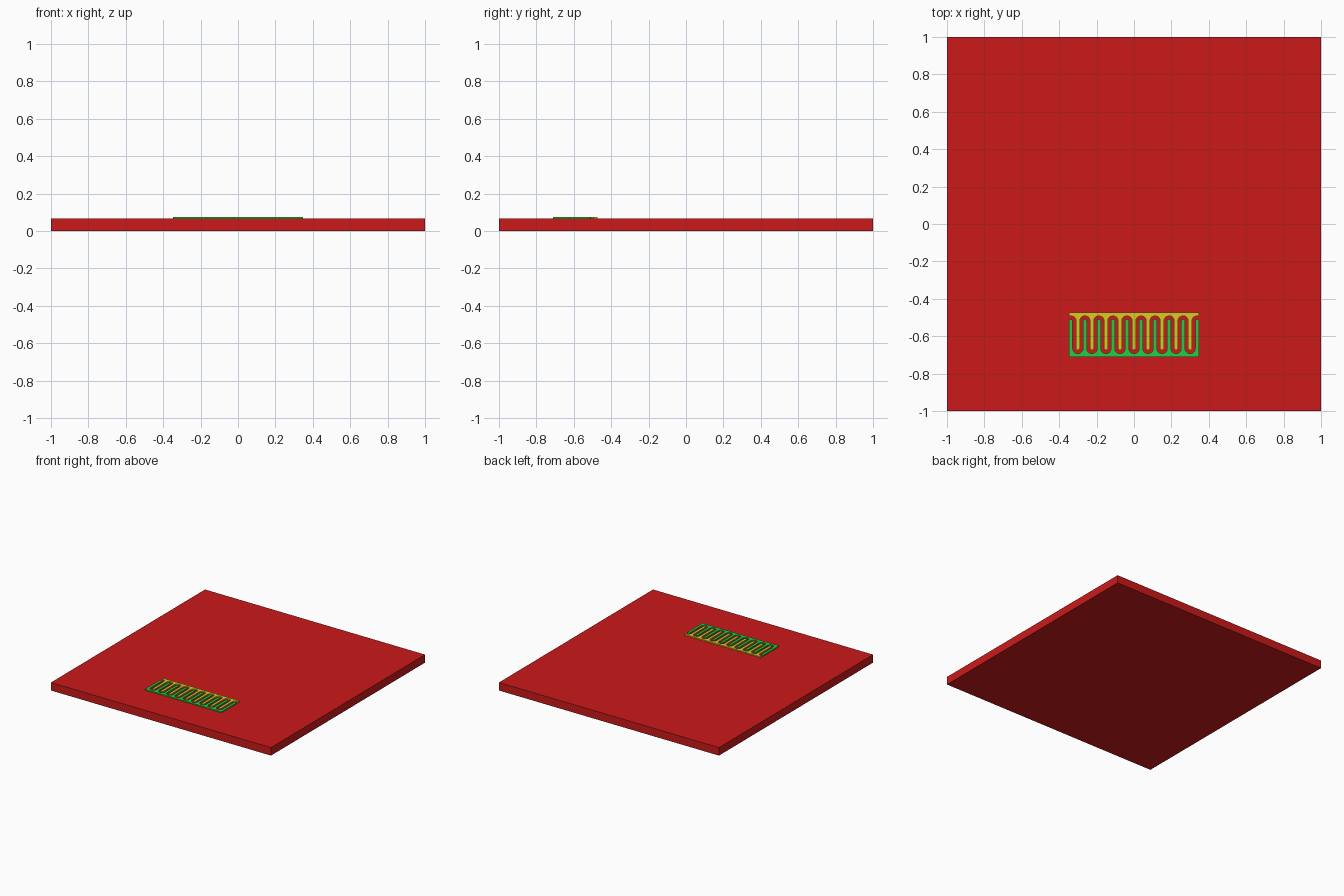
import bpy, bmesh, math

if "Cube" in bpy.data.objects:
    bpy.data.objects.remove(bpy.data.objects["Cube"])

PLATE_TOP, TRACK_TOP = 0.066, 0.075
PITCH, HALF = 0.075, 0.01            # finger spacing (same comb), finger half width
NOTCH = PITCH / 2 - HALF             # radius of the rounded slot around a facing finger
X_END = 4.5 * PITCH + HALF           # half width of the whole pattern
Y_MID, Y_HALF, ARC_Y = -0.592, 0.118, 0.073
STEPS = 12


def material(name, rgb):
    m = bpy.data.materials.new(name)
    m.diffuse_color = (*rgb, 1)
    m.use_nodes = True
    m.node_tree.nodes["Principled BSDF"].inputs["Base Color"].default_value = m.diffuse_color
    return m


def arc(cx, cy, r, a0, a1):
    return [(cx + r * math.cos(a0 + (a1 - a0) * i / STEPS),
             cy + r * math.sin(a0 + (a1 - a0) * i / STEPS)) for i in range(STEPS + 1)]


def extrude_outline(name, pts, z0, z1, mat):
    bm = bmesh.new()
    face = bm.faces.new([bm.verts.new((x, y, z0)) for x, y in pts])
    top = bmesh.ops.extrude_face_region(bm, geom=[face])["geom"]
    bmesh.ops.translate(bm, vec=(0, 0, z1 - z0),
                        verts=[v for v in top if isinstance(v, bmesh.types.BMVert)])
    bmesh.ops.triangulate(bm, faces=[f for f in bm.faces if len(f.verts) > 4])
    bmesh.ops.recalc_face_normals(bm, faces=bm.faces)
    mesh = bpy.data.meshes.new(name)
    bm.to_mesh(mesh)
    bm.free()
    mesh.materials.append(mat)
    ob = bpy.data.objects.new(name, mesh)
    bpy.context.collection.objects.link(ob)
    return ob


def centres(n):
    return [(i - (n - 1) / 2) * PITCH for i in range(n)]


# Base plate
extrude_outline("base_plate", [(-1, -1), (1, -1), (1, 1), (-1, 1)],
                0, PLATE_TOP, material("red", (0.6, 0.01, 0.01)))

# Front comb: ten upward fingers with rounded tips, nine rounded slots between
front = [(-X_END, -Y_HALF)]
for i, x in enumerate(centres(10)):
    front += arc(x, ARC_Y, HALF, math.pi, 0)
    if i < 9:
        front += arc(x + PITCH / 2, -ARC_Y, NOTCH, math.pi, 2 * math.pi)
front.append((X_END, -Y_HALF))

# Back comb: nine downward fingers, slots around the front fingers
cut = math.acos(HALF / NOTCH)        # end slots are trimmed at the pattern edge
back = [(-X_END, Y_HALF)]
for i, x in enumerate(centres(10)):
    a0 = math.pi - cut if i == 0 else math.pi
    a1 = cut if i == 9 else 0
    back += arc(x, ARC_Y, NOTCH, a0, a1)
    if i < 9:
        back += arc(x + PITCH / 2, -ARC_Y, HALF, math.pi, 2 * math.pi)
back.append((X_END, Y_HALF))

for name, pts, rgb in (("front_comb", front, (0.02, 0.6, 0.06)),
                       ("back_comb", back, (0.7, 0.6, 0.02))):
    ob = extrude_outline(name, [(x, y + Y_MID) for x, y in pts],
                         PLATE_TOP, TRACK_TOP, material(name, rgb))
    bpy.ops.object.select_all(action='DESELECT')
    ob.select_set(True)
    bpy.context.view_layer.objects.active = ob
    bpy.ops.object.shade_smooth_by_angle(angle=math.radians(30))
